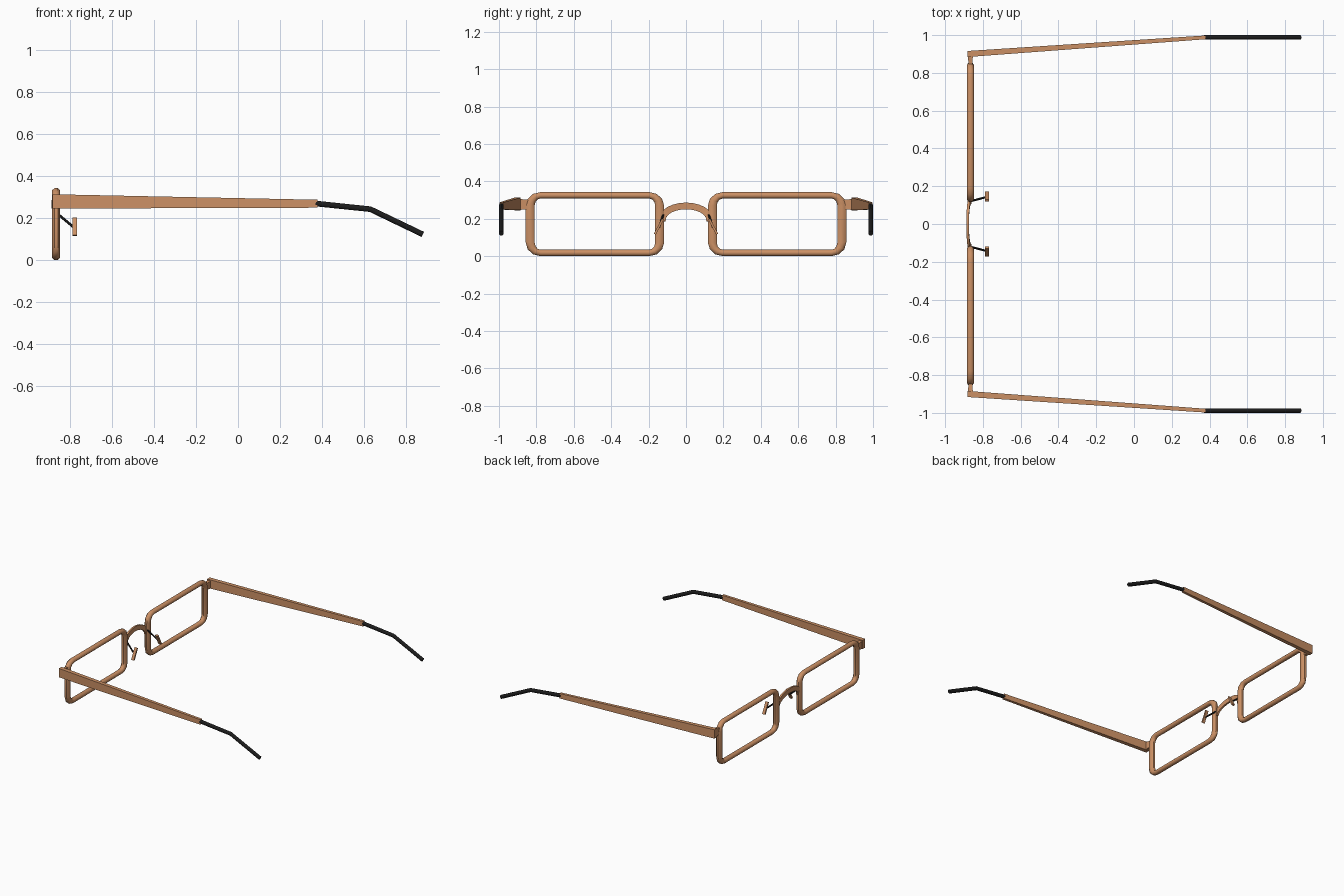
import bpy, math
from mathutils import Vector

if "Cube" in bpy.data.objects:
    bpy.data.objects.remove(bpy.data.objects["Cube"])


def material(name, rgb):
    m = bpy.data.materials.new(name)
    m.diffuse_color = (*rgb, 1)
    m.use_nodes = True
    m.node_tree.nodes["Principled BSDF"].inputs["Base Color"].default_value = m.diffuse_color
    return m


COPPER = material("copper", (0.60, 0.28, 0.13))
BLACK = material("black", (0.012, 0.012, 0.012))


def loft(name, rings, mat, closed=False, mirror=True, smooth=False):
    """Skin a list of equal-length rings; mirror to the other side in y."""
    n, count = len(rings[0]), len(rings)
    verts = [tuple(p) for ring in rings for p in ring]
    faces = []
    for i in range(count if closed else count - 1):
        a, b = i * n, ((i + 1) % count) * n
        for j in range(n):
            k = (j + 1) % n
            faces.append((a + j, a + k, b + k, b + j))
    if not closed:
        faces += [tuple(range(n))[::-1], tuple(range((count - 1) * n, count * n))]
    mesh = bpy.data.meshes.new(name)
    mesh.from_pydata(verts, [], faces)
    mesh.materials.append(mat)
    ob = bpy.data.objects.new(name, mesh)
    bpy.context.collection.objects.link(ob)
    bpy.context.view_layer.objects.active = ob
    ob.select_set(True)
    bpy.ops.object.mode_set(mode='EDIT')
    bpy.ops.mesh.select_all(action='SELECT')
    bpy.ops.mesh.normals_make_consistent(inside=False)
    bpy.ops.object.mode_set(mode='OBJECT')
    if smooth:
        bpy.ops.object.shade_smooth_by_angle(angle=math.radians(50))
    ob.select_set(False)
    if mirror:
        mod = ob.modifiers.new("other_side", 'MIRROR')
        mod.use_axis = (False, True, False)
    return ob


def ngon(n, a, b, start=0.5):
    return [(a * math.cos((i + start) * math.tau / n),
             b * math.sin((i + start) * math.tau / n)) for i in range(n)]


def sweep(points, section, side):
    """Place a section along a path; 'side' is the fixed first section axis."""
    pts = [Vector(p) for p in points]
    rings = []
    for i, p in enumerate(pts):
        t = (pts[min(i + 1, len(pts) - 1)] - pts[max(i - 1, 0)]).normalized()
        u = Vector(side)
        u = (u - t * u.dot(t)).normalized()
        v = t.cross(u)
        rings.append([p + u * a + v * b for a, b in section])
    return rings


def rect(a, b):
    return [(-a, -b), (a, -b), (a, b), (-a, b)]


# Lens rims: rounded rectangles with an eight-sided section
X = -0.866
CY, CZ, HY, HZ, R = 0.487, 0.172, 0.346, 0.154, 0.055
rings = []
for q in range(4):
    sy, sz = ((1, 1), (-1, 1), (-1, -1), (1, -1))[q]
    for k in range(4):
        t = math.radians(90 * q + 30 * k)
        c, s = math.cos(t), math.sin(t)
        y0, z0 = CY + sy * (HY - R) + R * c, CZ + sz * (HZ - R) + R * s
        rings.append([(X + dx, y0 + 1.4 * du * c, z0 + du * s)
                      for du, dx in ngon(8, 0.0185, 0.0205)])
loft("lens_rim", rings, COPPER, closed=True, smooth=True)

# Arched nose bridge
arc = []
for i in range(13):
    t = math.pi * i / 12
    arc.append((-0.866 - 0.015 * math.sin(t), -0.127 * math.cos(t),
                0.19 + 0.079 * math.sin(t) ** 0.9))
loft("bridge", sweep(arc, rect(0.007, 0.018), (1, 0, 0)), COPPER,
     mirror=False, smooth=True)

# Lugs joining rims to temples
loft("hinge_lug", [[(X + a, y, 0.277 + b) for a, b in rect(w, h)]
                   for y, w, h in ((0.835, 0.010, 0.024), (0.875, 0.012, 0.028),
                                   (0.905, 0.014, 0.030))], COPPER)

# Tapering temples
loft("temple", [[(x, y + a, z + b) for a, b in rect(w, h)]
                for x, y, z, w, h in ((-0.882, 0.900, 0.280, 0.016, 0.034),
                                      (0.378, 0.988, 0.269, 0.010, 0.019))], COPPER)

# Bent ear tips
tip = [(0.37, 0.988, 0.270), (0.63, 0.988, 0.243), (0.88, 0.988, 0.123)]
loft("ear_tip", sweep(tip, ngon(8, 0.0125, 0.0145), (0, 1, 0)), BLACK, smooth=True)

# Nose pad arms and pads
arm = [(-0.860, 0.122, 0.222), (-0.780, 0.143, 0.155)]
loft("nose_pad_arm", sweep(arm, ngon(6, 0.006, 0.006), (0, 1, 0)), BLACK)
pad = [(-0.778, 0.124, 0.200), (-0.778, 0.166, 0.118)]
loft("nose_pad", sweep(pad, rect(0.011, 0.006), (1, 0, 0)), COPPER)
